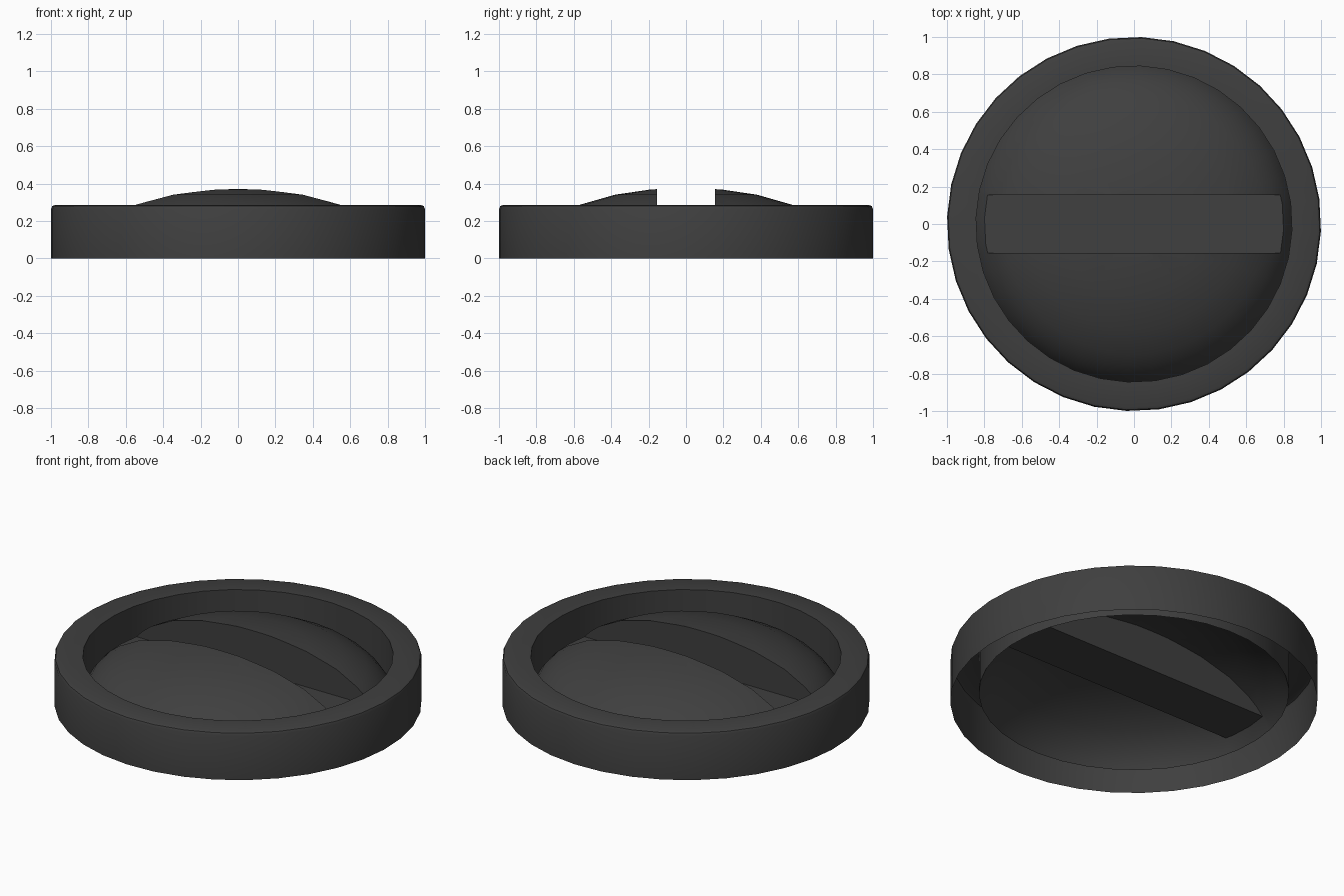
import bpy, bmesh, math
from mathutils import Vector

if "Cube" in bpy.data.objects:
    bpy.data.objects.remove(bpy.data.objects["Cube"])

SEGS = 36
OFFSET = math.radians(7.7)
SLOT_HALF = 0.155
SLOT_FLOOR = 0.127

dark = bpy.data.materials.new("dark_plastic")
dark.diffuse_color = (0.05, 0.05, 0.05, 1)
dark.use_nodes = True
dark.node_tree.nodes["Principled BSDF"].inputs["Base Color"].default_value = dark.diffuse_color


def lathe(profile):
    """Spin an (r, z) profile around z into a bmesh shell."""
    bm = bmesh.new()
    rings = []
    for r, z in profile:
        if r == 0:
            rings.append([bm.verts.new((0, 0, z))] * SEGS)
            continue
        angs = [OFFSET + 2 * math.pi * i / SEGS for i in range(SEGS)]
        rings.append([bm.verts.new((r * math.cos(a), r * math.sin(a), z)) for a in angs])
    for a, b in zip(rings, rings[1:]):
        for i in range(SEGS):
            j = (i + 1) % SEGS
            bm.faces.new(list(dict.fromkeys((a[i], a[j], b[j], b[i]))))
    return bm


def finish(bm, name):
    bmesh.ops.recalc_face_normals(bm, faces=bm.faces[:])
    mesh = bpy.data.meshes.new(name)
    bm.to_mesh(mesh)
    bm.free()
    mesh.materials.append(dark)
    ob = bpy.data.objects.new(name, mesh)
    bpy.context.collection.objects.link(ob)
    bpy.ops.object.select_all(action='DESELECT')
    bpy.context.view_layer.objects.active = ob
    ob.select_set(True)
    bpy.ops.object.shade_smooth_by_angle(angle=math.radians(35))
    return ob


# Rim: hollow shell, open underneath, rounded outer top edge
finish(lathe([(1, 0), (1, 0.265), (0.994, 0.279), (0.98, 0.285),
              (0.845, 0.285), (0.845, 0.055)]), "rim")

# Domed cap inside the rim
bm = lathe([(0.845, 0.055), (0.83, 0.085), (0.80, 0.127), (0.76, 0.170), (0.70, 0.217),
            (0.57, 0.286), (0.38, 0.340), (0.19, 0.368), (0, 0.377)])

# Coin slot: cut the dome along the slot sides and floor, then remove the strip
for co, no in (((0, SLOT_HALF, 0), (0, 1, 0)), ((0, -SLOT_HALF, 0), (0, 1, 0)),
               ((0, 0, SLOT_FLOOR), (0, 0, 1))):
    bmesh.ops.bisect_plane(bm, geom=bm.verts[:] + bm.edges[:] + bm.faces[:],
                           plane_co=Vector(co), plane_no=Vector(no), dist=1e-5)
strip = [f for f in bm.faces
         if abs(f.calc_center_median().y) < SLOT_HALF
         and f.calc_center_median().z > SLOT_FLOOR]
bmesh.ops.delete(bm, geom=strip, context='FACES')

# Slot side walls and flat floor
E = 1e-4
for s in (1, -1):
    wall = [v for v in bm.verts if abs(v.co.y - s * SLOT_HALF) < E and v.co.z > SLOT_FLOOR - E]
    bm.faces.new(sorted(wall, key=lambda v: v.co.x))
floor = [v for v in bm.verts if abs(v.co.z - SLOT_FLOOR) < E and abs(v.co.y) < SLOT_HALF + E]
bm.faces.new(sorted(floor, key=lambda v: math.atan2(v.co.y, v.co.x)))
finish(bm, "slotted_dome")
